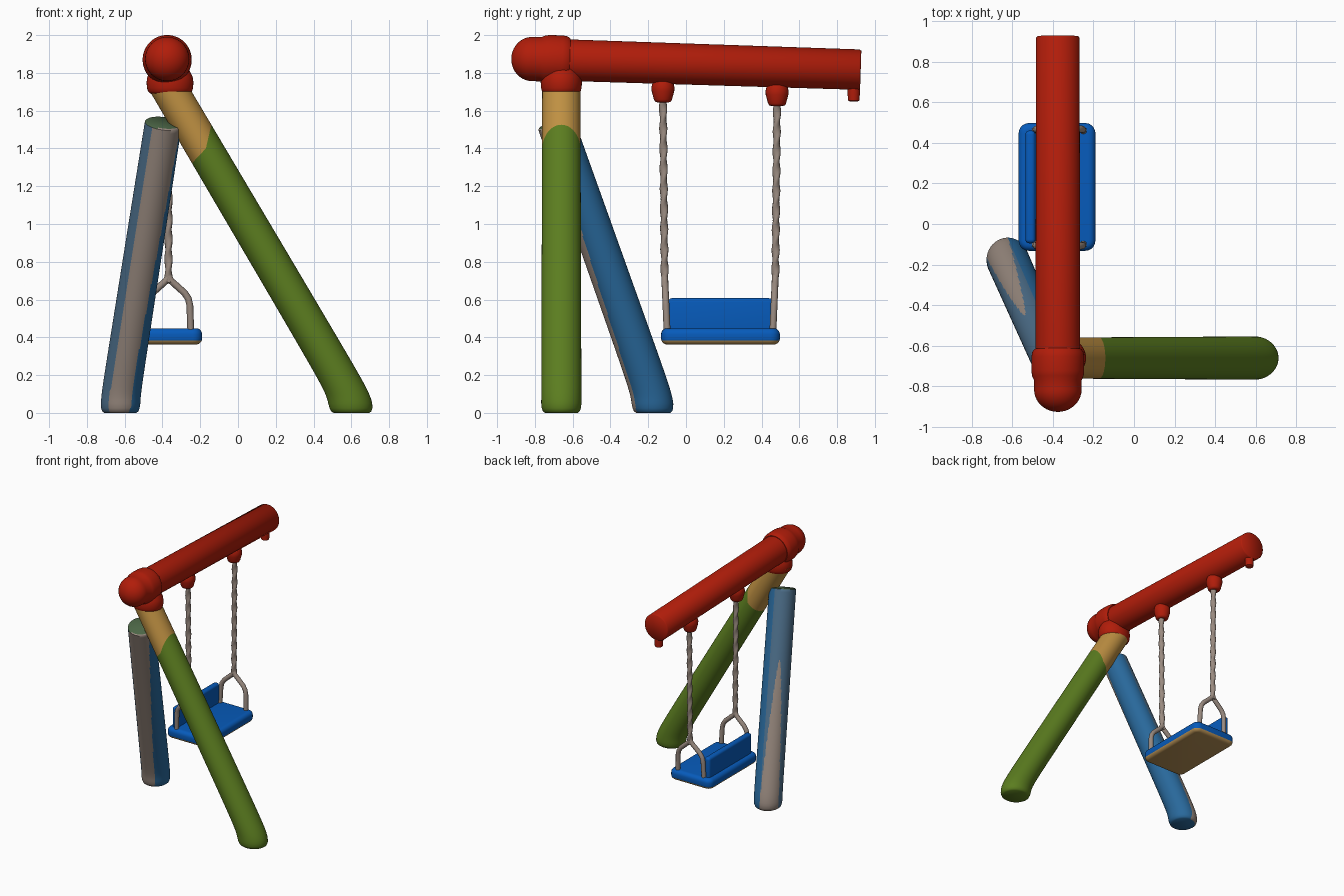
import bpy, bmesh, math
from mathutils import Vector

if "Cube" in bpy.data.objects:
    bpy.data.objects.remove(bpy.data.objects["Cube"])

COLORS = {
    "red": (0.44, 0.012, 0.003), "green": (0.105, 0.205, 0.014),
    "tan": (0.52, 0.28, 0.055), "grey": (0.32, 0.255, 0.215),
    "leg blue": (0.022, 0.14, 0.33), "slate blue": (0.075, 0.16, 0.26),
    "seat blue": (0.002, 0.105, 0.5), "dark green": (0.07, 0.13, 0.06),
    "light brown": (0.47, 0.28, 0.09),
}
MATS = {}
for n, c in COLORS.items():
    MATS[n] = bpy.data.materials.new(n)
    MATS[n].diffuse_color = (*c, 1)


def finish(name, bm, mats, rule=None):
    """Turn a bmesh into a smooth object; rule(face) picks the material index."""
    bmesh.ops.recalc_face_normals(bm, faces=bm.faces)
    bm.normal_update()
    if rule:
        for f in bm.faces:
            f.material_index = rule(f)
    me = bpy.data.meshes.new(name)
    bm.to_mesh(me)
    bm.free()
    for m in mats:
        me.materials.append(MATS[m])
    ob = bpy.data.objects.new(name, me)
    bpy.context.collection.objects.link(ob)
    bpy.ops.object.select_all(action='DESELECT')
    ob.select_set(True)
    bpy.context.view_layer.objects.active = ob
    bpy.ops.object.shade_smooth_by_angle(angle=math.radians(50))
    return ob


def loft(rings):
    """Skin a list of point rings and cap both ends."""
    bm = bmesh.new()
    vs = [[bm.verts.new(p) for p in r] for r in rings]
    n = len(vs[0])
    for a, b in zip(vs, vs[1:]):
        for i in range(n):
            j = (i + 1) % n
            bm.faces.new((a[i], a[j], b[j], b[i]))
    bm.faces.new(vs[0])
    bm.faces.new(vs[-1])
    return bm


def lathe(name, profile, origin, axis, mat, sides=40, squash=1.0):
    """Profile of (distance, radius) turned about an axis; squash flattens it."""
    ax = Vector(axis).normalized()
    u = Vector((1, 0, 0))
    u = (u - ax * u.dot(ax)).normalized()
    v = ax.cross(u)
    rings = []
    for s, r in profile:
        rings.append([Vector(origin) + ax * s + u * r * math.cos(t) + v * r * squash * math.sin(t)
                      for t in (2 * math.pi * i / sides for i in range(sides))])
    return finish(name, loft(rings), [mat])


def tube(name, pts, ra, rb, mat, twist=0.0, sides=12):
    """Rod along a path; unequal radii with twist give a twisted chain."""
    pts = [Vector(p) for p in pts]
    rings = []
    for k, p in enumerate(pts):
        t = (pts[min(k + 1, len(pts) - 1)] - pts[max(k - 1, 0)]).normalized()
        n = Vector((0, 1, 0)).cross(t).normalized()
        b = t.cross(n)
        w = twist * k
        ring = []
        for i in range(sides):
            a = 2 * math.pi * i / sides
            x, y = ra * math.cos(a), rb * math.sin(a)
            ring.append(p + n * (x * math.cos(w) - y * math.sin(w))
                        + b * (x * math.sin(w) + y * math.cos(w)))
        rings.append(ring)
    return finish(name, loft(rings), [mat])


def leg_bmesh(foot, slope, top, rx, ry, square_top, sides=96, steps=80):
    """Leaning log with a flat rounded foot; square_top cuts the top across its axis."""
    ax = Vector((*slope, 1)).normalized()

    def ring(z, k, t):
        # the axis straightens up smoothly over the last bit above the ground
        zc = 0.5 * (z - 0.07 + math.hypot(z - 0.07, 0.06))
        c = Vector((foot[0] + slope[0] * zc, foot[1] + slope[1] * zc, z))
        out = []
        for i in range(sides):
            a = 2 * math.pi * i / sides
            d = Vector((rx * k * math.cos(a), ry * k * math.sin(a), 0))
            out.append(c + d - ax * (d.dot(ax) * t * square_top))
        return out
    rings = [ring(0, 0.80, 0), ring(0.008, 0.90, 0), ring(0.025, 0.96, 0)]
    for i in range(steps + 1):
        t = i / steps
        rings.append(ring(0.05 + (top - 0.05) * t, 0.985 - 0.05 * t, t))
    rings.append(ring(top + 0.006, 0.86, 1))
    return loft(rings)


# Top beam: a gently falling log
BX = -0.375
START, END = Vector((BX, -0.925, 1.877)), Vector((BX, 0.925, 1.817))
AX = (END - START).normalized()
LEN = (END - START).length
lathe("top_beam", [(0.12, 0.105), (0.3, 0.11), (LEN - 0.008, 0.107), (LEN, 0.1)],
      START, AX, "red", 48)

# Rounded end cap with its thicker collar
cap = [(0.11 - 0.11 * math.cos(a), max(0.117 * math.sin(a), 0.002))
       for a in (math.pi / 2 * i / 10 for i in range(11))]
cap += [(0.155, 0.117), (0.175, 0.126), (0.2, 0.13), (0.27, 0.13), (0.295, 0.126),
        (0.31, 0.115), (0.31, 0.1)]
lathe("beam_end_cap", cap, START, AX, "red", 48)

# Leg socket under the cap
lathe("leg_socket", [(0, 0.1), (0.003, 0.108), (0.012, 0.116), (0.03, 0.122), (0.06, 0.124),
                     (0.09, 0.12), (0.12, 0.105), (0.15, 0.09)],
      (-0.36, -0.66, 1.69), (0, 0, 1), "red", 40, 0.88)

# Right leg: green with a tan top, split by two slanted cuts
CUT = Vector((-0.17, -0.66, 1.40))
CUT_NORMALS = [Vector((-0.13, 0, 0.03)).normalized(), Vector((-0.085, 0, 0.08)).normalized()]
bm = leg_bmesh((0.607, -0.66), (-0.59, 0), 1.73, 0.118, 0.108, 0.0)
for cn in CUT_NORMALS:
    bmesh.ops.bisect_plane(bm, geom=bm.verts[:] + bm.edges[:] + bm.faces[:],
                           plane_co=CUT, plane_no=cn)
finish("right_leg", bm, ["green", "tan"],
       lambda f: int(all((f.calc_center_median() - CUT).dot(n) > 0 for n in CUT_NORMALS)))

# Left leg: weathered blue log, grey along the front and low on the back
L_FOOT, L_SLOPE = (-0.625, -0.17), (0.157, -0.355)


def left_leg_color(f):
    c = f.calc_center_median()
    if c.z > 1.4 and f.normal.z > 0.55:
        return 3                                       # end grain
    zc = max(c.z, 0.07) - 0.07
    ang = math.degrees(math.atan2(c.x - L_FOOT[0] - L_SLOPE[0] * zc,
                                  -(c.y - L_FOOT[1] - L_SLOPE[1] * zc)))  # 0 front, + right
    if c.z < 0.02 and f.normal.z < -0.9:
        return 1
    if -32 < ang < 30 + 38 * (max(c.z, 0) / 1.5) ** 1.5:
        return 0
    back = (ang % 360) - 222                           # 0 at back left
    if abs(back) < 46 * max(0, 1 - c.z / 1.08) ** 0.7:
        return 0
    return 2 if ang < -32 else 1


bm = leg_bmesh(L_FOOT, L_SLOPE, 1.53, 0.106, 0.112, 1.0)
finish("left_leg", bm, ["grey", "leg blue", "slate blue", "dark green"], left_leg_color)


# Seat and its low backrest
def rounded_box(name, lo, hi, bevel, mats, rule=None):
    bm = bmesh.new()
    bmesh.ops.create_cube(bm, size=1)
    lo, hi = Vector(lo), Vector(hi)
    for v in bm.verts:
        v.co = Vector([(lo[i] + hi[i]) / 2 + v.co[i] * (hi[i] - lo[i]) for i in range(3)])
    # soften the plan corners first, then all the rims
    up = [e for e in bm.edges if abs(e.verts[0].co.z - e.verts[1].co.z) > 0.01]
    if rule:
        bmesh.ops.bevel(bm, geom=up, offset=0.05, segments=5, profile=0.5, affect='EDGES')
        rim = [e for e in bm.edges if abs(e.verts[0].co.z - e.verts[1].co.z) < 0.001]
    else:
        rim = bm.edges[:]
    bmesh.ops.bevel(bm, geom=rim, offset=bevel, segments=5, profile=0.5, affect='EDGES')
    return finish(name, bm, mats, rule)


rounded_box("seat", (-0.568, -0.132, 0.362), (-0.19, 0.497, 0.448), 0.032,
            ["seat blue", "light brown"], lambda f: int(f.normal.z < -0.4))
rounded_box("backrest", (-0.535, -0.095, 0.41), (-0.485, 0.46, 0.607), 0.02, ["seat blue"])

# Hangers, chains and forks at both ends of the seat
MID = 0.18
for side, s in (("front", -1), ("back", 1)):
    yt, yf, ys = MID + s * 0.302, MID + s * 0.293, MID + s * 0.28
    zb = 1.877 - 0.0325 * (yt + 0.925) - 0.107          # underside of the beam
    lathe(side + "_hanger", [(-0.1, 0.03), (-0.096, 0.042), (-0.085, 0.048), (-0.065, 0.053),
                             (-0.04, 0.06), (-0.02, 0.061), (0.005, 0.055), (0.02, 0.045)],
          (BX, yt, zb), (0, 0, 1), "red", 24)
    cx = -0.368
    n = 90
    tube(side + "_chain", [(cx, yt + (yf - yt) * i / n, zb - 0.08 + (0.69 - zb + 0.08) * i / n)
                           for i in range(n + 1)], 0.022, 0.017, "grey", twist=0.32)
    for label, d in (("left", -1), ("right", 1)):
        path = [(0, 0.725), (0.012, 0.7), (0.035, 0.68), (0.085, 0.635), (0.105, 0.605),
                (0.113, 0.57), (0.118, 0.43)]
        tube(f"{side}_{label}_fork", [(cx + d * x, yf + (ys - yf) * (0.725 - z) / 0.295, z)
                                      for x, z in path], 0.018, 0.018, "grey")

# Small stub under the free end of the beam
lathe("beam_end_stub", [(0, 0.02), (0.006, 0.03), (0.05, 0.033), (0.1, 0.033)],
      (BX, 0.888, 1.648), (0, 0, 1), "red", 20)

for m in bpy.data.materials:
    if m.users and not m.is_grease_pencil:
        m.use_nodes = True
        m.node_tree.nodes["Principled BSDF"].inputs["Base Color"].default_value = m.diffuse_color
